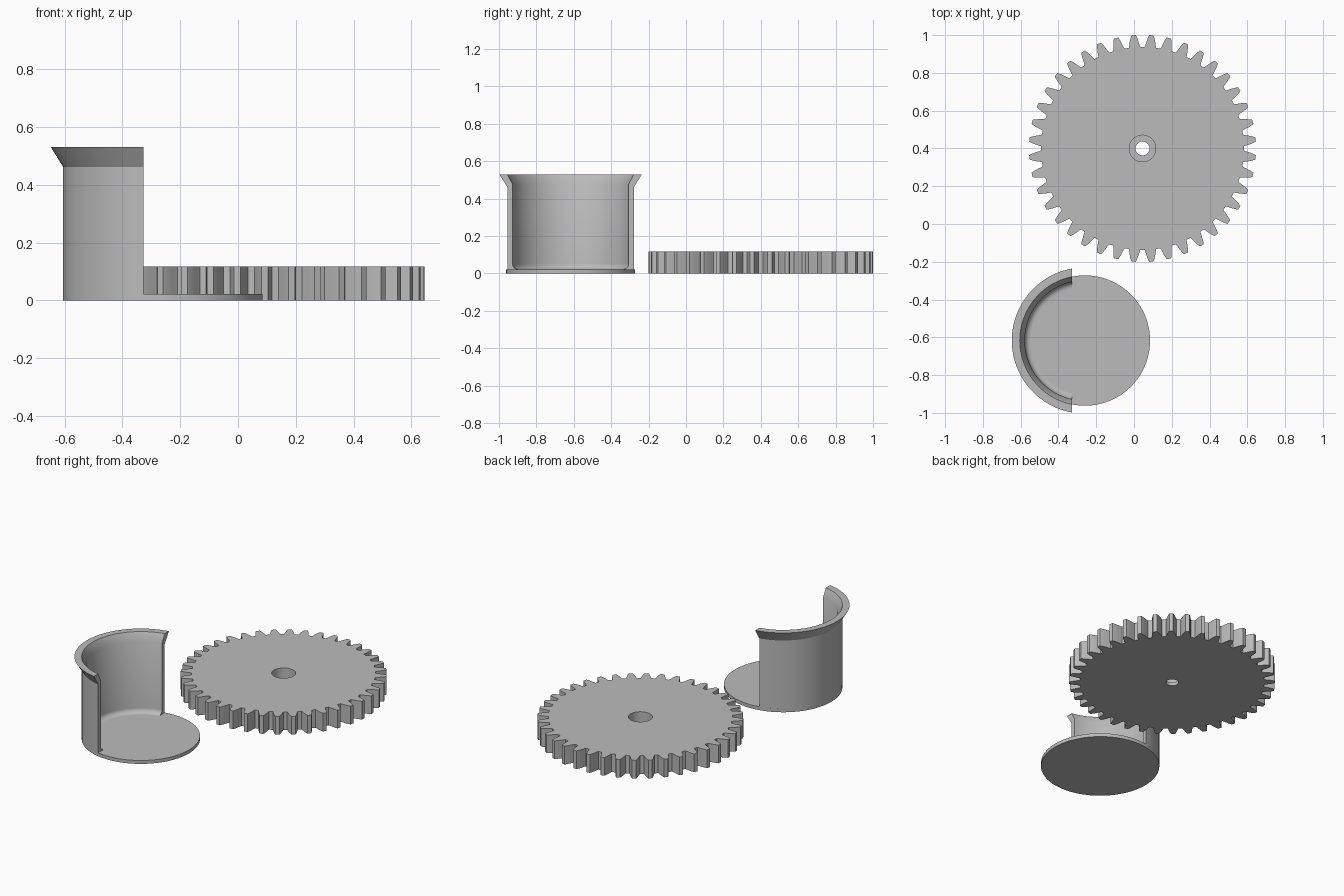
import bpy, bmesh, math
from math import pi, cos, sin, acos, radians

if "Cube" in bpy.data.objects:
    bpy.data.objects.remove(bpy.data.objects["Cube"])

grey = bpy.data.materials.new("plain grey")
grey.diffuse_color = (0.5, 0.5, 0.5, 1)
grey.use_nodes = True
grey.node_tree.nodes["Principled BSDF"].inputs["Base Color"].default_value = grey.diffuse_color


def finish(name, bm, location):
    """Turn a bmesh into a shaded object at the given place."""
    bmesh.ops.recalc_face_normals(bm, faces=bm.faces)
    mesh = bpy.data.meshes.new(name)
    bm.to_mesh(mesh)
    bm.free()
    mesh.materials.append(grey)
    ob = bpy.data.objects.new(name, mesh)
    bpy.context.collection.objects.link(ob)
    ob.location = location
    bpy.ops.object.select_all(action='DESELECT')
    ob.select_set(True)
    bpy.context.view_layer.objects.active = ob
    bpy.ops.object.shade_smooth_by_angle(angle=radians(30))
    return ob


def loft(rings, closed_round):
    """Skin a closed stack of rings; open rings get flat end caps."""
    bm = bmesh.new()
    grid = [[bm.verts.new(p) for p in ring] for ring in rings]
    n, m = len(grid), len(grid[0])
    for i in range(n):
        a, b = grid[i], grid[(i + 1) % n]
        for j in range(m if closed_round else m - 1):
            k = (j + 1) % m
            bm.faces.new((a[j], a[k], b[k], b[j]))
    if not closed_round:
        bm.faces.new([ring[0] for ring in grid])
        bm.faces.new([ring[-1] for ring in grid])
    return bm


# Spur gear with a stepped bore
TEETH, GEAR_H = 40, 0.117
flank = [(0.537, 3.3), (0.546, 2.95), (0.56, 2.55), (0.575, 2.1), (0.589, 1.6), (0.601, 1.1)]
tooth = [(r, -a) for r, a in flank] + [(r, a) for r, a in reversed(flank)]
outline = [(r, radians(a + (t + 0.5) * 360 / TEETH)) for t in range(TEETH) for r, a in tooth]


def gear_ring(z, radius=None):
    return [((radius or r) * cos(a), (radius or r) * sin(a), z) for r, a in outline]


gear_rings = [gear_ring(0), gear_ring(GEAR_H),
              gear_ring(GEAR_H, 0.07), gear_ring(0.022, 0.07),
              gear_ring(0.022, 0.037), gear_ring(0, 0.037)]
finish("gear", loft(gear_rings, True), (0.045, 0.40, 0))

# Round base plate of the holder
BASE_R, BASE_H = 0.345, 0.022
HOLDER = (-0.26, -0.617, 0)
bm = bmesh.new()
bmesh.ops.create_cone(bm, cap_ends=True, segments=96, radius1=BASE_R, radius2=BASE_R, depth=BASE_H)
bmesh.ops.translate(bm, verts=bm.verts, vec=(0, 0, BASE_H / 2))
finish("holder_base", bm, HOLDER)

# Curved holder wall with flared lip and inner fillet, cut off along a flat plane
CUT_X, IN_R, FILLET = -0.067, 0.318, 0.03
profile = [(BASE_R, BASE_H), (BASE_R, 0.462), (0.387, 0.53), (0.345, 0.53), (IN_R, 0.478)]
for i in range(7):
    t = i / 6 * pi / 2
    profile.append((IN_R - FILLET * (1 - cos(t)), BASE_H + FILLET * (1 - sin(t))))

wall_rings = []
for r, z in profile:
    start = acos(CUT_X / r)
    angles = [start + (2 * pi - 2 * start) * j / 48 for j in range(49)]
    wall_rings.append([(r * cos(a), r * sin(a), z) for a in angles])
finish("holder_wall", loft(wall_rings, False), HOLDER)
